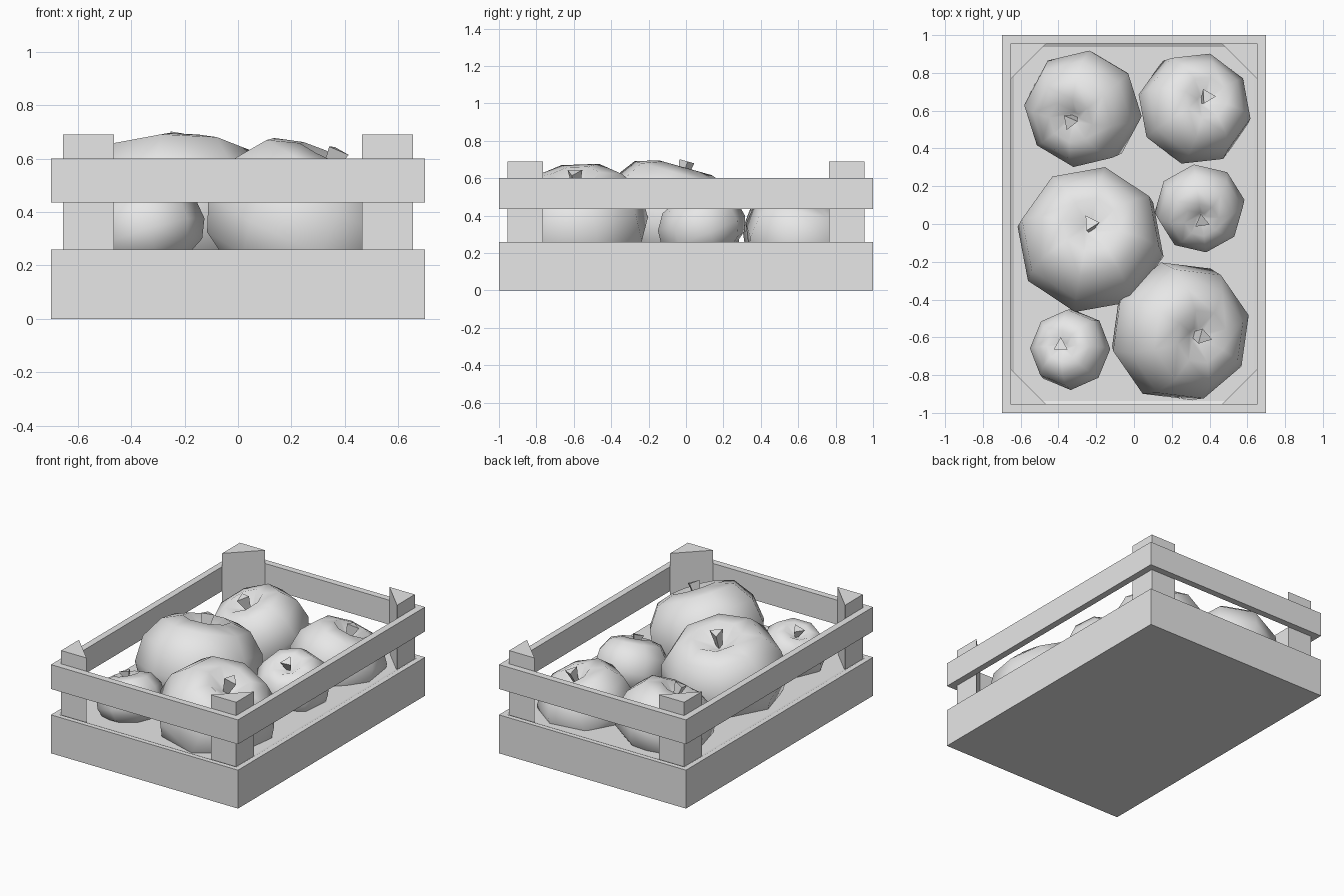
import bpy, bmesh, math
from mathutils import Matrix, Vector

if "Cube" in bpy.data.objects:
    bpy.data.objects.remove(bpy.data.objects["Cube"])

grey = bpy.data.materials.new("plain_grey")
grey.use_nodes = True
grey.diffuse_color = (0.8, 0.8, 0.8, 1)
grey.node_tree.nodes["Principled BSDF"].inputs["Base Color"].default_value = (0.8, 0.8, 0.8, 1)


def finish(name, bm, smooth=False):
    bmesh.ops.recalc_face_normals(bm, faces=bm.faces)
    for f in bm.faces:
        f.smooth = smooth
    mesh = bpy.data.meshes.new(name)
    bm.to_mesh(mesh)
    bm.free()
    mesh.materials.append(grey)
    obj = bpy.data.objects.new(name, mesh)
    bpy.context.collection.objects.link(obj)
    return obj


def extrude_outline(bm, points, z0, z1):
    face = bm.faces.new([bm.verts.new((x, y, z0)) for x, y in points])
    new = bmesh.ops.extrude_face_region(bm, geom=[face])["geom"]
    bmesh.ops.translate(bm, verts=[v for v in new if isinstance(v, bmesh.types.BMVert)],
                        vec=(0, 0, z1 - z0))


def rectangle(hx, hy):
    return [(-hx, -hy), (hx, -hy), (hx, hy), (-hx, hy)]


W, L, T = 0.7, 1.0, 0.045       # crate half width, half length, board thickness

# Solid base with a shallow sloping tray
bm = bmesh.new()
extrude_outline(bm, rectangle(W, L), 0, 0.26)
top = [f for f in bm.faces if f.calc_center_median().z > 0.25]
bmesh.ops.inset_region(bm, faces=top, thickness=T)
bmesh.ops.inset_region(bm, faces=top, thickness=T, depth=-0.015)
finish("crate_base", bm)

# Upper rail: a rectangular frame
bm = bmesh.new()
rings = [[bm.verts.new((x, y, z)) for x, y in rectangle(W - t, L - t)]
         for t, z in ((0, 0.435), (0, 0.6), (T, 0.6), (T, 0.435))]
for k in range(4):
    a, b = rings[k], rings[(k + 1) % 4]
    for i in range(4):
        j = (i + 1) % 4
        bm.faces.new((a[i], a[j], b[j], b[i]))
finish("upper_rail", bm)

# Triangular corner posts
for sx, side in ((-1, "right"), (1, "left")):
    for sy, end in ((-1, "front"), (1, "back")):
        bm = bmesh.new()
        x, y = sx * (W - T), sy * (L - T)
        extrude_outline(bm, [(x, y), (x - sx * 0.19, y), (x, y - sy * 0.19)], 0.23, 0.69)
        finish(f"{end}_{side}_post", bm)

# Lathed fruit profile: radius and height in units of the fruit radius
PROFILE = [(0.1, 0.42), (0.38, 0.62), (0.7, 0.52), (0.94, 0.2),
           (1.0, -0.22), (0.86, -0.55), (0.45, -0.8)]
SIDES = 8


def add_fruit(name, centre, radius, lean, turn):
    up = Vector((lean[0], lean[1], 1))
    place = (Matrix.Translation(centre)
             @ Vector((0, 0, 1)).rotation_difference(up).to_matrix().to_4x4()
             @ Matrix.Rotation(math.radians(turn), 4, "Z"))
    # Body
    bm = bmesh.new()
    loops = []
    for r, z in PROFILE:
        loops.append([bm.verts.new((r * radius * math.cos(i * math.tau / SIDES),
                                    r * radius * math.sin(i * math.tau / SIDES),
                                    z * radius)) for i in range(SIDES)])
    for a, b in zip(loops, loops[1:]):
        for i in range(SIDES):
            j = (i + 1) % SIDES
            bm.faces.new((a[i], b[i], b[j], a[j]))
    bm.faces.new(loops[0])
    bm.faces.new(loops[-1])
    bm.transform(place)
    finish(name, bm, smooth=True)
    # Three-sided stem, wider at its tip
    bm = bmesh.new()
    bmesh.ops.create_cone(bm, cap_ends=True, segments=3, radius1=0.05 * radius,
                          radius2=0.04 + 0.02 * radius, depth=0.32 * radius)
    bm.transform(place @ Matrix.Translation((0, 0, 0.55 * radius)))
    finish(name + "_stem", bm)


# Name, centre, radius, lean, turn
add_fruit("back_right_fruit", (-0.28, 0.6, 0.36), 0.315, (-0.3, -0.3), 38)
add_fruit("back_left_fruit", (0.33, 0.62, 0.32), 0.305, (0.3, 0.28), 31)
add_fruit("middle_right_fruit", (-0.23, -0.07, 0.42), 0.395, (0, 0.28), 33)
add_fruit("middle_left_fruit", (0.35, 0.075, 0.36), 0.24, (0.06, -0.4), 8)
add_fruit("front_left_fruit", (0.26, -0.575, 0.39), 0.38, (0.46, -0.1), 15)
add_fruit("front_right_fruit", (-0.345, -0.66, 0.36), 0.215, (-0.3, 0.12), 0)
